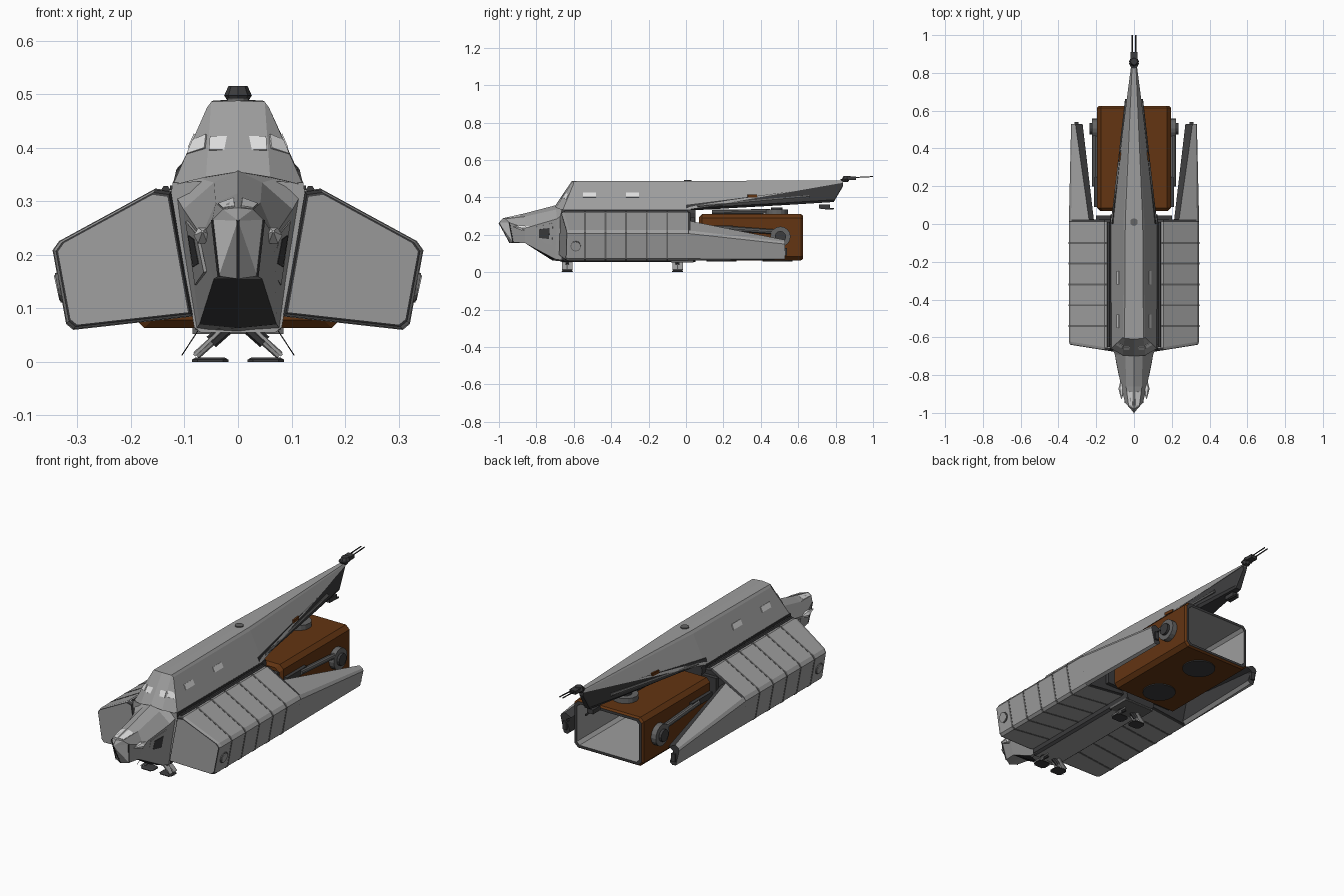
import bpy, bmesh, math
from mathutils import Vector

if "Cube" in bpy.data.objects:
    bpy.data.objects.remove(bpy.data.objects["Cube"])

def material(name, c):
    m = bpy.data.materials.new(name)
    m.diffuse_color = (*c, 1)
    m.use_nodes = True
    m.node_tree.nodes["Principled BSDF"].inputs["Base Color"].default_value = m.diffuse_color
    return m

HULL = material("hull_grey", (0.34, 0.34, 0.34))
DARK = material("dark_grey", (0.045, 0.045, 0.047))
METAL = material("mid_grey", (0.13, 0.13, 0.13))
RUST = material("cargo_brown", (0.125, 0.035, 0.006))
GLASS = material("pale_glass", (0.72, 0.72, 0.72))
MATS = [HULL, DARK, METAL, RUST, GLASS]

def finish(name, bm):
    bmesh.ops.remove_doubles(bm, verts=bm.verts[:], dist=1e-5)
    bmesh.ops.recalc_face_normals(bm, faces=bm.faces[:])
    me = bpy.data.meshes.new(name)
    bm.to_mesh(me)
    bm.free()
    for m in MATS:
        me.materials.append(m)
    ob = bpy.data.objects.new(name, me)
    bpy.context.collection.objects.link(ob)
    return ob

def loft(name, rings, mat=HULL, rule=None, start=None, caps=(True, True), capmats=None):
    """Skin closed rings of points; rule(i, j) picks the material of each strip."""
    bm = bmesh.new()
    vs = [[bm.verts.new(p) for p in r] for r in rings]
    n = len(rings[0])
    capmats = capmats or (mat, mat)
    for i in range(len(rings) - 1):
        for j in range(n):
            k = (j + 1) % n
            f = bm.faces.new((vs[i][j], vs[i][k], vs[i + 1][k], vs[i + 1][j]))
            f.material_index = MATS.index(rule(i, j) if rule else mat)
    for on, r, cm, faces in ((caps[0], vs[0], capmats[0], start), (caps[1], vs[-1], capmats[1], None)):
        if on:
            for idx in faces or [range(n)]:
                bm.faces.new([r[q] for q in idx]).material_index = MATS.index(cm)
    return finish(name, bm)

def sym(half):
    """Complete a half section whose first and last points lie on x = 0."""
    return half + [(-x, y, z) for x, y, z in half[-2:0:-1]]

def flip(pts, s):
    return [(s * x, y, z) for x, y, z in pts]

def plate(name, pts, mat, t=0.004):
    p = [Vector(q) for q in pts]
    n = (p[2] - p[0]).cross(p[3] - p[1]).normalized() * t
    return loft(name, [[q - n for q in p], [q + n for q in p]], mat)

def patch(a, b, c, d, us, vs):
    """Quad inside a-b (u) / d-c corners, with v running from a-b towards d-c."""
    a, b, c, d = map(Vector, (a, b, c, d))
    at = lambda u, v: a.lerp(b, u).lerp(d.lerp(c, u), v)
    return [at(us[0], vs[0]), at(us[1], vs[0]), at(us[1], vs[1]), at(us[0], vs[1])]

def rod(name, p, q, r, mat, n=8, r2=None):
    p, q = Vector(p), Vector(q)
    rot = (q - p).to_track_quat('Z', 'Y')
    ring = lambda c, rad: [c + rot @ Vector((rad * math.cos(k * math.tau / n), rad * math.sin(k * math.tau / n), 0)) for k in range(n)]
    return loft(name, [ring(p, r), ring(q, r if r2 is None else r2)], mat)

def box(name, c, s, mat):
    x, y, z = (v / 2 for v in s)
    r = lambda h: [(c[0] + a * x, c[1] + b * y, c[2] + h) for a, b in ((-1, -1), (1, -1), (1, 1), (-1, 1))]
    return loft(name, [r(-z), r(z)], mat)

# Upper spine shell with raked windscreen front, tapering to the tail
A, B, B2, C, E, D = ((0, -.61, .488), (.05, -.605, .486), (.058, -.60, .475),
                     (.122, -.66, .33), (.06, -.695, .345), (0, -.70, .355))
spine = [sym([A, B, B2, C, E, D]),
         sym([(0, .02, .488), (.046, .02, .488), (.055, .02, .475), (.122, .02, .335), (.06, .02, .335), (0, .02, .335)]),
         sym([(0, .84, .49), (.010, .84, .49), (.013, .84, .485), (.015, .84, .478), (.008, .84, .478), (0, .84, .478)])]
loft("spine_shell", spine, start=[(0, 1, 4, 5), (1, 2, 3, 4), (0, 9, 6, 5), (9, 8, 7, 6)])
# Windscreen and side windows
plate("windscreen_middle", patch(flip([B], -1)[0], B, E, flip([E], -1)[0], (0.02, .98), (.47, .65)), GLASS)
for s in (1, -1):
    plate("windscreen_side", flip(patch(B, B2, C, E, (.12, .92), (.43, .61)), s), GLASS)
    sx = lambda z: .058 + (.475 - z) * .4414
    for y in (-.55, -.32):
        plate("side_window", flip([(sx(.40), y, .40), (sx(.40), y + .07, .40), (sx(.425), y + .07, .425), (sx(.425), y, .425)], s), GLASS, .003)
    box("shoulder_seam", (s * .121, -.31, .325), (.012, .66, .008), DARK)

# Dark keel under the tail
def keel(y, w, zt, zb):
    return sym([(0, y, zt), (w, y, zt), (w * 1.04, y, zb + .012), (w * .8, y, zb), (0, y, zb)])
loft("tail_keel", [keel(.0, .115, .36, .328), keel(.2, .092, .385, .34), keel(.55, .052, .43, .36),
                   keel(.79, .018, .47, .375), keel(.84, .012, .482, .46)], DARK)
for s in (1, -1):
    rod("keel_pipe", (s * .108, .06, .352), (s * .04, .66, .405), .008, METAL, 6)
    plate("keel_marker", flip([(.078, .33, .40), (.072, .38, .40), (.072, .38, .415), (.078, .33, .415)], s), RUST, .004)
box("tail_sensor", (0, .74, .352), (.035, .06, .022), DARK)
rod("tail_sensor_probe", (.01, .72, .342), (.01, .79, .338), .005, DARK, 6)

# Lower core between the pods
def core(y, k=1):
    return sym([(0, y, .34), (.122, y, .335), (.125, y, .315), (.082, y, .065), (.07, y, .055), (0, y, .055)])
loft("lower_core", [core(-.665), core(.05)], DARK, rule=lambda i, j: HULL if j in (4, 5) else DARK, capmats=(HULL, DARK))
box("belly_plate", (0, -.02, .058), (.17, .12, .012), METAL)

# Head: faceted nose with glazed tip and dark chin
h_mid = [(0, -.86, .315), (.042, -.86, .297), (.068, -.86, .235), (.045, -.86, .155), (0, -.86, .155)]
h_back = [(0, -.70, .357), (.045, -.695, .335), (.102, -.69, .285), (.072, -.70, .07), (0, -.715, .063)]
h_front = [(0, -.98, .288), (.028, -.965, .285), (.048, -.945, .265), (.036, -.925, .16), (0, -.942, .155)]
h_root = [(0, -.64, .37), (.08, -.64, .345), (.122, -.645, .32), (.08, -.645, .06), (0, -.645, .055)]
loft("head", [[(0, -1.0, .264)] * 8] + [sym(r) for r in (h_front, h_mid, h_back, h_root)],
     rule=lambda i, j: GLASS if i == 0 and j in (2, 5) else DARK if i == 2 and j in (3, 4) else HULL, caps=(False, True))
rod("nose_centre_rib", (0, -1.0, .264), (0, -.942, .157), .003, DARK, 6)
for s in (1, -1):
    rod("nose_side_rib", flip([h_front[2]], s)[0], flip([h_front[3]], s)[0], .003, DARK, 6)
    plate("head_top_window", flip(patch(h_front[0], h_front[1], h_mid[1], h_mid[0], (.2, .95), (.1, .75)), s), GLASS, .002)
    # bulging eye window
    for tip in ((.066, -.925, .243), (.068, -.825, .24)):
        rod("eye_window", (s * .066, -.872, .236), (s * tip[0], tip[1], tip[2]), .017, GLASS, 6, .002)
    side = (h_mid[2], h_back[2], h_back[3], h_mid[3])
    plate("head_side_panel", flip(patch(*side, (.3, .88), (.08, .68)), s), HULL, .003)
    plate("head_side_vent", flip(patch(*side, (.45, .78), (.2, .52)), s), DARK, .005)
    rod("head_pipe", flip([(.082, -.74, .26)], s)[0], flip([(.073, -.71, .15)], s)[0], .005, DARK, 6)

# Side pods with dark front rim, grooves and rear fins
pod = [(.125, .318), (.155, .322), (.333, .225), (.345, .208), (.32, .072), (.307, .061), (.084, .086)]
def scaled(k):
    return [(.22 + (x - .22) * k, .18 + (z - .18) * k) for x, z in pod]
front_y = lambda x: -.67 + (x - .12) * .16
outer = [(.305, .061), (.32, .072), (.345, .208), (.333, .225), (.235, .278), (.21, .262), (.315, .205), (.29, .078)]
tip = [(.295, .067), (.314, .07), (.333, .15), (.328, .162), (.31, .172), (.272, .155), (.30, .14), (.28, .08)]
for s in (1, -1):
    rings = [[(x, front_y(x) - .004, z) for x, z in scaled(.93)],
             [(x, front_y(x) - .002, z) for x, z in scaled(.96)],
             [(x, front_y(x) + .012, z) for x, z in pod], [(x, .01, z) for x, z in pod],
             [(x, .025, z) for x, z in scaled(.97)]]
    loft("side_pod", [flip(r, s) for r in rings], rule=lambda i, j: DARK if i in (0, 3) or j in (0, 6) and i < 2 else HULL,
         capmats=(HULL, DARK))
    for k in range(5):
        y = -.54 + k * .11
        r = [(x, z) for x, z in scaled(1.012)]
        loft("pod_groove", [flip([(x, yy, z) for x, z in r], s) for yy in (y - .005, y + .005)], METAL)
    loft("pod_fin", [flip([(x, .0, z) for x, z in outer], s), flip([(x, .53, z) for x, z in tip], s)],
         rule=lambda i, j: DARK if j in (4, 5, 6) else HULL, capmats=(DARK, DARK))
    box("fin_tip_lamp", (s * .305, .525, .11), (.022, .03, .04), DARK)
    rod("pod_hatch", (s * .327, -.59, .14), (s * .337, -.59, .138), .028, METAL, 12)
    rod("pod_hatch_cover", (s * .33, -.59, .14), (s * .339, -.59, .138), .024, HULL, 12)
    rod("pod_top_trim", (s * .135, -.65, .322), (s * .135, .01, .322), .008, DARK, 6)
    box("rear_bulkhead", (s * .15, .03, .20), (.10, .03, .19), DARK)

# Hollow cargo container
def crate(y, w, z0, z1, c):
    return [(-w + c, y, z0), (w - c, y, z0), (w, y, z0 + c), (w, y, z1 - c),
            (w - c, y, z1), (-w + c, y, z1), (-w, y, z1 - c), (-w, y, z0 + c)]
loft("cargo_container", [crate(.07, .18, .078, .295, .02), crate(.085, .195, .063, .31, .02), crate(.615, .195, .063, .31, .02),
                         crate(.625, .188, .07, .303, .018), crate(.625, .175, .082, .29, .015), crate(.11, .175, .082, .29, .015)],
     RUST, rule=lambda i, j: DARK if i == 3 else HULL if i == 4 else RUST, capmats=(RUST, HULL))
for y in (.19, .49):
    rod("container_bottom_disc", (0, y, .066), (0, y, .058), .08, DARK, 24)

# Clamps holding the container: one on each side and one on top
for s in (1, -1):
    rod("side_clamp_disc", (s * .19, .505, .19), (s * .222, .505, .19), .054, METAL, 16)
    rod("side_clamp_hub", (s * .22, .505, .19), (s * .235, .505, .19), .03, DARK, 12)
    rod("side_clamp_arm", (s * .208, .20, .235), (s * .208, .48, .215), .014, METAL, 10)
    box("side_clamp_base", (s * .2, .17, .235), (.025, .16, .03), DARK)
rod("top_clamp_disc", (0, .485, .305), (0, .485, .335), .06, METAL, 16)
rod("top_clamp_hub", (0, .485, .335), (0, .485, .347), .03, DARK, 12)
rod("top_clamp_arm", (0, .14, .322), (0, .45, .325), .013, METAL, 10)

# Tail turret with twin barrels, and top hatch
rod("turret_base", (0, .85, .482), (0, .85, .498), .016, DARK, 8, .026)
rod("turret_dome", (0, .86, .497), (0, .86, .515), .026, DARK, 8, .018)
box("turret_breech", (0, .885, .503), (.036, .05, .018), DARK)
for s in (1, -1):
    rod("turret_barrel", (s * .009, .88, .505), (s * .009, 1.0, .511), .003, DARK, 6)
rod("top_hatch", (0, .01, .485), (0, .01, .493), .02, METAL, 12)

# Landing legs
for y in (-.635, -.045):
    for s in (1, -1):
        p, q = Vector((s * .022, y, .062)), Vector((s * .078, y, .012))
        rod("leg_sleeve", p, p.lerp(q, .5), .013, DARK, 8)
        rod("leg_piston", p.lerp(q, .4), q, .008, HULL, 8)
        plate("leg_cover", [(s * .034, y - .028, .058), (s * .034, y + .028, .058),
                            (s * .082, y + .028, .012), (s * .082, y - .028, .012)], HULL, .003)
        r = lambda k, z: [(s * .052 + a * .034 * k, y + b * .03 * k, z) for a, b in ((-1, -.6), (-.7, -1), (.7, -1), (1, -.6), (1, .6), (.7, 1), (-.7, 1), (-1, .6))]
        loft("foot_pad", [r(1, 0), r(1, .004), r(.8, .008)], DARK)
for s in (1, -1):
    rod("whisker_antenna", (s * .075, -.66, .058), (s * .105, -.66, .012), .001, DARK, 4)
